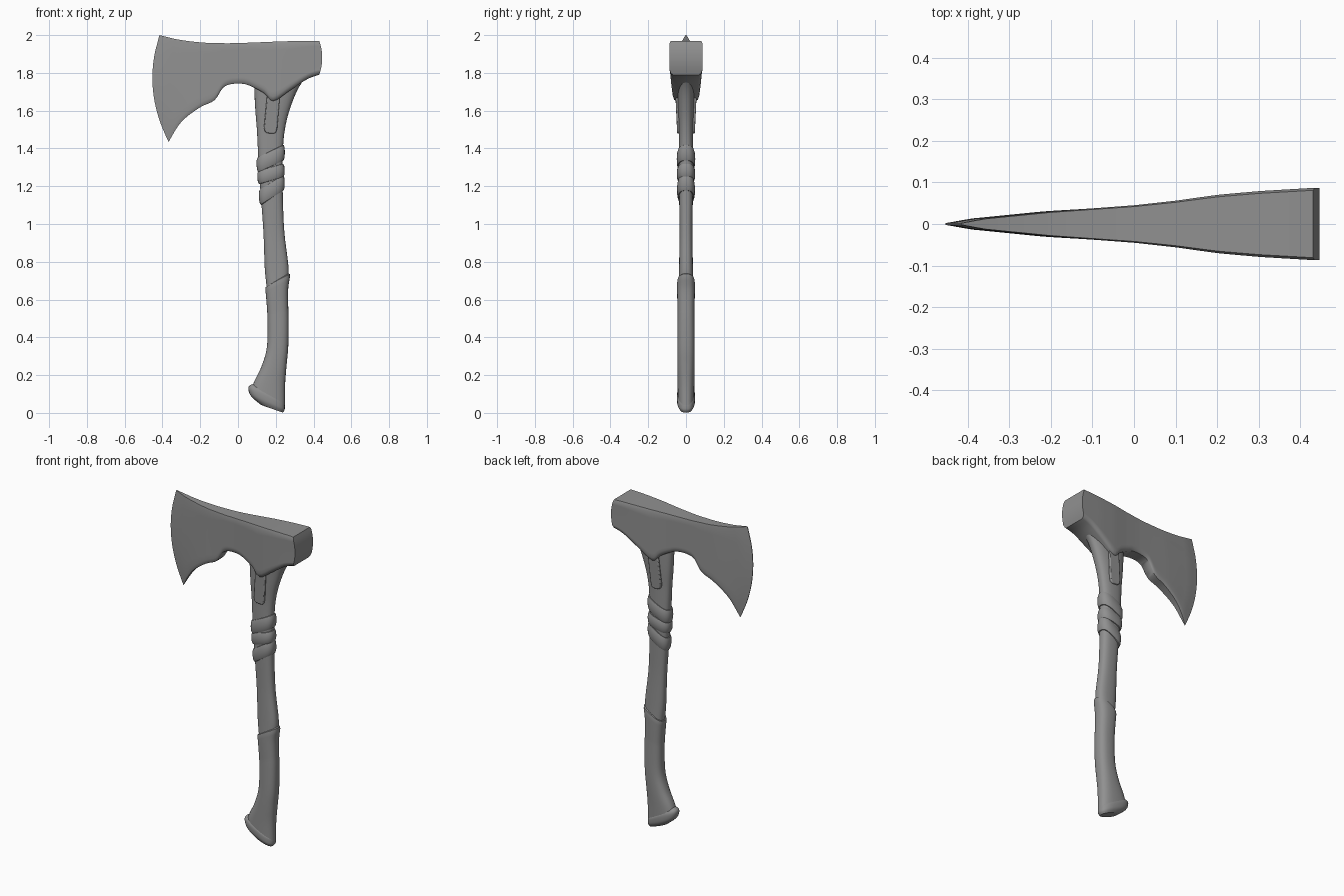
import bpy, bmesh, math
from mathutils import Vector

cube = bpy.data.objects.get("Cube")
if cube:
    bpy.data.objects.remove(cube)

steel = bpy.data.materials.new("plain grey")
steel.use_nodes = True
GREY = (0.28, 0.28, 0.28, 1)
steel.diffuse_color = GREY
steel.node_tree.nodes["Principled BSDF"].inputs["Base Color"].default_value = GREY


def curve_through(points, steps):
    """Smooth curve through a list of equal-length tuples."""
    pts = [Vector(p) for p in points]
    out = []
    for i in range(len(pts) - 1):
        a, b = pts[max(i - 1, 0)], pts[i]
        c, d = pts[i + 1], pts[min(i + 2, len(pts) - 1)]
        for k in range(steps):
            t = k / steps
            out.append(0.5 * (2 * b + (c - a) * t + (2 * a - 5 * b + 4 * c - d) * t * t
                              + (3 * b - a - 3 * c + d) * t ** 3))
    return out + [pts[-1]]


def look_up(table, x):
    """Linear interpolation in rows sorted by their first value."""
    if x <= table[0][0]:
        return table[0]
    for a, b in zip(table, table[1:]):
        if x <= b[0]:
            return a.lerp(b, (x - a[0]) / (b[0] - a[0]))
    return table[-1]


def finish(name, bm, angle=40):
    bmesh.ops.recalc_face_normals(bm, faces=bm.faces)
    mesh = bpy.data.meshes.new(name)
    bm.to_mesh(mesh)
    bm.free()
    obj = bpy.data.objects.new(name, mesh)
    mesh.materials.append(steel)
    bpy.context.collection.objects.link(obj)
    bpy.ops.object.select_all(action='DESELECT')
    obj.select_set(True)
    bpy.context.view_layer.objects.active = obj
    bpy.ops.object.shade_smooth_by_angle(angle=math.radians(angle))
    return obj


def loft(name, rings, angle=40):
    """Skin closed rings of points and cap both ends."""
    bm = bmesh.new()
    rows = [[bm.verts.new(p) for p in ring] for ring in rings]
    n = len(rows[0])
    for a, b in zip(rows, rows[1:]):
        for i in range(n):
            j = (i + 1) % n
            bm.faces.new((a[i], a[j], b[j], b[i]))
    bm.faces.new(rows[0])
    bm.faces.new(rows[-1])
    return finish(name, bm, angle)


# Rounded-square cross-section shared by all handle parts
SIDES = 28
def squarish(v):
    return math.copysign(abs(v) ** 0.78, v)
SECTION = [(squarish(math.cos(math.tau * i / SIDES)), squarish(math.sin(math.tau * i / SIDES)))
           for i in range(SIDES)]

# Handle outline: height, left x, right x, half depth
HANDLE = curve_through([
    (0.0, 0.05, 0.245, 0.04), (0.14, 0.08, 0.245, 0.041), (0.25, 0.13, 0.253, 0.042),
    (0.35, 0.157, 0.262, 0.042), (0.5, 0.16, 0.264, 0.041), (0.65, 0.153, 0.259, 0.04),
    (0.76, 0.142, 0.268, 0.037), (0.95, 0.135, 0.246, 0.034), (1.12, 0.123, 0.238, 0.036),
    (1.28, 0.111, 0.236, 0.038), (1.4, 0.105, 0.238, 0.038), (1.5, 0.1, 0.248, 0.038),
    (1.6, 0.092, 0.272, 0.042), (1.72, 0.086, 0.32, 0.046), (1.82, 0.086, 0.39, 0.05)], 6)


def handle_ring(z0, slope, extra):
    """Slanted ring that follows the handle outline, grown by extra."""
    _, l0, r0, _ = look_up(HANDLE, z0)
    ring = []
    for c, s in SECTION:
        z = z0 + slope * c * (r0 - l0) / 2
        _, l, r, d = look_up(HANDLE, z)
        ring.append(((l + r) / 2 + c * ((r - l) / 2 + extra), s * (d + extra), z))
    return ring


# Bare shaft
loft("shaft", [handle_ring(0.6 + 1.2 * i / 50, 0, 0) for i in range(51)])

# Grip sleeve: slanted lip at the top, opposite slant at the foot
grip = [handle_ring(0.705, 0.6, -0.006), handle_ring(0.7, 0.6, 0.006)]
for i in range(41):
    t = i / 40
    grip.append(handle_ring(0.685 - 0.595 * t, 0.6 - 1.15 * t, 0.008 - 0.004 * min(1, t * 4)))
loft("grip_sleeve", grip)

# Binding straps wound around the shaft: centre height, slope, half height
for i, (z, slope, half) in enumerate([(1.345, 0.5, 0.042), (1.265, 0.3, 0.036), (1.18, 0.65, 0.042)]):
    bulge = [(-1, -0.006), (-0.95, 0.005), (-0.6, 0.01), (0, 0.011), (0.6, 0.009),
             (0.95, 0.004), (1, -0.006)]
    loft("binding_strap_%d" % (i + 1), [handle_ring(z + half * t, slope, e) for t, e in bulge])

# Slanted end cap: left x, left z, right x, right z, half depth
cap = curve_through([
    (0.09, 0.155, 0.24, 0.06, 0.036), (0.062, 0.146, 0.247, 0.048, 0.046),
    (0.055, 0.125, 0.248, 0.03, 0.048), (0.07, 0.087, 0.246, 0.014, 0.045),
    (0.122, 0.042, 0.236, 0.002, 0.032)], 3)
loft("end_cap", [[(xl + (xr - xl) * (c + 1) / 2, s * d, zl + (zr - zl) * (c + 1) / 2)
                  for c, s in SECTION] for xl, zl, xr, zr, d in cap], 50)

# Tongue plates on both sides of the shaft, made as one block through it
tongue = []
for side in (-1, 1):
    outline = [(0.157, 1.72), (0.137, 1.51), (0.143, 1.488), (0.155, 1.481),
               (0.192, 1.478), (0.203, 1.488), (0.208, 1.51), (0.225, 1.72)]
    tongue.append([(x, side * (0.047 + 0.05 * max(0, z - 1.5)), z) for x, z in outline])
plate = loft("tongue_plates", tongue, 30)
bevel = plate.modifiers.new("soft edges", 'BEVEL')
bevel.width = 0.005
bevel.segments = 2

# Axe head columns: bottom x, bottom z, top x, top z, sideways bow
COLUMNS = curve_through([
    (-0.367, 1.434, -0.415, 2.0, -0.06), (-0.325, 1.507, -0.335, 1.98, -0.035),
    (-0.28, 1.56, -0.26, 1.968, -0.014), (-0.2, 1.618, -0.18, 1.96, 0),
    (-0.125, 1.655, -0.12, 1.958, 0), (-0.08, 1.72, -0.08, 1.957, 0),
    (-0.034, 1.741, -0.034, 1.957, 0), (0.034, 1.741, 0.034, 1.959, 0),
    (0.087, 1.72, 0.087, 1.961, 0), (0.14, 1.69, 0.14, 1.963, 0),
    (0.187, 1.65, 0.187, 1.965, 0), (0.28, 1.71, 0.28, 1.968, 0),
    (0.367, 1.767, 0.367, 1.97, 0.006), (0.43, 1.79, 0.43, 1.97, 0.016)], 4)
# Half thickness along the head
THICKNESS = [Vector(p) for p in [(-0.415, 0.002), (-0.36, 0.013), (-0.2, 0.03), (0, 0.045),
                                 (0.1, 0.056), (0.2, 0.07), (0.3, 0.079), (0.43, 0.087)]]
ROWS = 14
bm = bmesh.new()
grid = []
for xb, zb, xt, zt, bow in COLUMNS:
    half = look_up(THICKNESS, xt)[1]
    height = zt - zb
    # Edge softening rows sit at fixed distances from the rim
    levels = [0, 0.008 / height, 0.025 / height]
    levels += [0.1 + 0.8 * i / ROWS for i in range(1, ROWS)]
    levels += [1 - 0.015 / height, 1]
    widths = [0.78, 0.92, 1] + [1] * ROWS + [0.93]
    pair = []
    for side in (-1, 1):
        pair.append([bm.verts.new((xb + (xt - xb) * v + bow * 4 * v * (1 - v),
                                   side * half * w, zb + height * v))
                     for v, w in zip(levels, widths)])
    grid.append(pair)
last = len(grid[0][0]) - 1
for a, b in zip(grid, grid[1:]):
    for s in (0, 1):
        for i in range(last):
            bm.faces.new((a[s][i], b[s][i], b[s][i + 1], a[s][i + 1]))
    for i in (0, last):
        bm.faces.new((a[0][i], b[0][i], b[1][i], a[1][i]))
# Cutting edge and striking face
for left, right in (grid[0], grid[-1]):
    for i in range(last):
        bm.faces.new((left[i], left[i + 1], right[i + 1], right[i]))
finish("axe_head", bm, 45)
